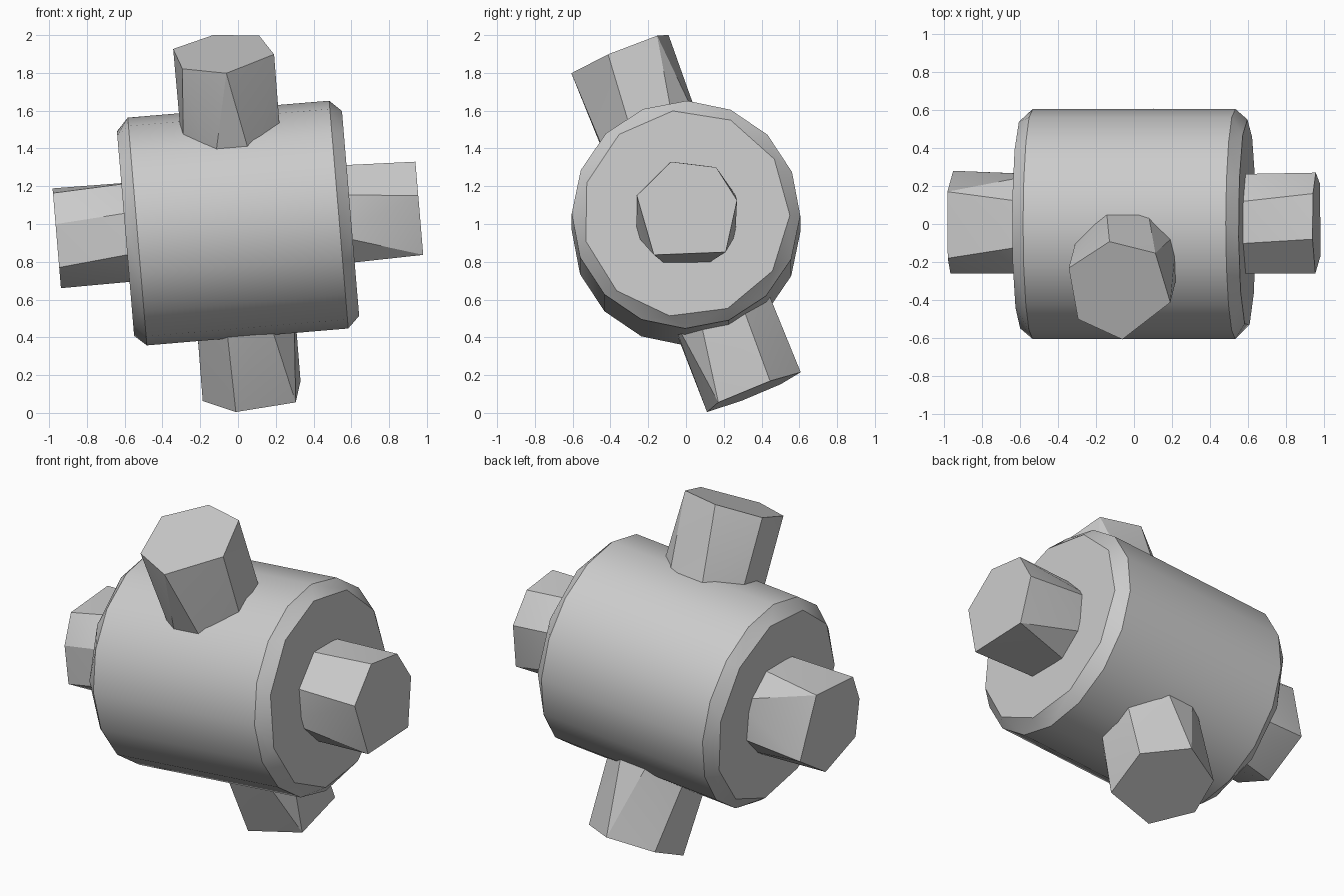
import bpy, bmesh, math
from mathutils import Matrix, Vector

cube = bpy.data.objects.get("Cube")
if cube:
    bpy.data.objects.remove(cube, do_unlink=True)

grey = bpy.data.materials.new("plain grey")
grey.use_nodes = True
colour = (0.6, 0.6, 0.6, 1)
grey.diffuse_color = colour
grey.node_tree.nodes["Principled BSDF"].inputs["Base Color"].default_value = colour

centre = Matrix.Translation((0, 0, 1.005))
tilt = centre @ Matrix.Rotation(math.radians(-4.8), 4, 'Y')
roll = tilt @ Matrix.Rotation(math.radians(22), 4, 'X')


def ring(sides, radius, turn=0.0):
    step = math.tau / sides
    return [(radius * math.cos((i + turn) * step), radius * math.sin((i + turn) * step))
            for i in range(sides)]


def along_x(points, x):
    return [Vector((x, y, z)) for y, z in points]


def along_z(points, z):
    return [Vector((x, y, z)) for x, y in points]


def hull(name, points, matrix):
    """Faceted solid wrapped around a few cross-sections."""
    bm = bmesh.new()
    for p in points:
        bm.verts.new(matrix @ p)
    bmesh.ops.convex_hull(bm, input=bm.verts)
    bmesh.ops.dissolve_limit(bm, angle_limit=math.radians(1),
                             verts=bm.verts, edges=bm.edges)
    bmesh.ops.recalc_face_normals(bm, faces=bm.faces)
    mesh = bpy.data.meshes.new(name)
    bm.to_mesh(mesh)
    bm.free()
    mesh.materials.append(grey)
    obj = bpy.data.objects.new(name, mesh)
    bpy.context.collection.objects.link(obj)
    bpy.ops.object.select_all(action='DESELECT')
    obj.select_set(True)
    bpy.context.view_layer.objects.active = obj
    bpy.ops.object.shade_smooth_by_angle(angle=math.radians(25))
    return obj


# Barrel: round body with coarser chamfered ends
barrel = []
for side in (-1, 1):
    barrel += along_x(ring(16, 0.605), side * 0.535)
    barrel += along_x(ring(11, 0.55, 0.3 * side), side * 0.598)
hull("barrel", barrel, roll)

# Pegs: octagonal roots that end in uneven hexagons
root = ring(8, 0.283, 0.5)
left_end = [(-0.08, 0.245), (0.16, 0.215), (0.27, 0.04),
            (0.21, -0.235), (-0.17, -0.25), (-0.26, 0.065)]
right_end = [(0.17, 0.265), (-0.18, 0.24), (-0.26, 0.075),
             (-0.25, -0.155), (0.02, -0.265), (0.28, -0.1)]
top_end = [(-0.265, 0.14), (-0.045, 0.29), (0.195, 0.225),
           (0.265, -0.055), (0.005, -0.265), (-0.225, -0.15)]
bottom_end = [(-0.095, -0.27), (0.225, -0.205), (0.26, 0.09),
              (0.035, 0.265), (-0.215, 0.15), (-0.265, -0.075)]

hull("left_peg", along_x(root, 0.5) + along_x(left_end, 0.963), tilt)
hull("right_peg", along_x(root, -0.5) + along_x(right_end, -0.963), tilt)
hull("top_peg", along_z(root, 0.4) + along_z(top_end, 0.965), roll)
hull("bottom_peg", along_z(root, -0.4) + along_z(bottom_end, -0.965), roll)
